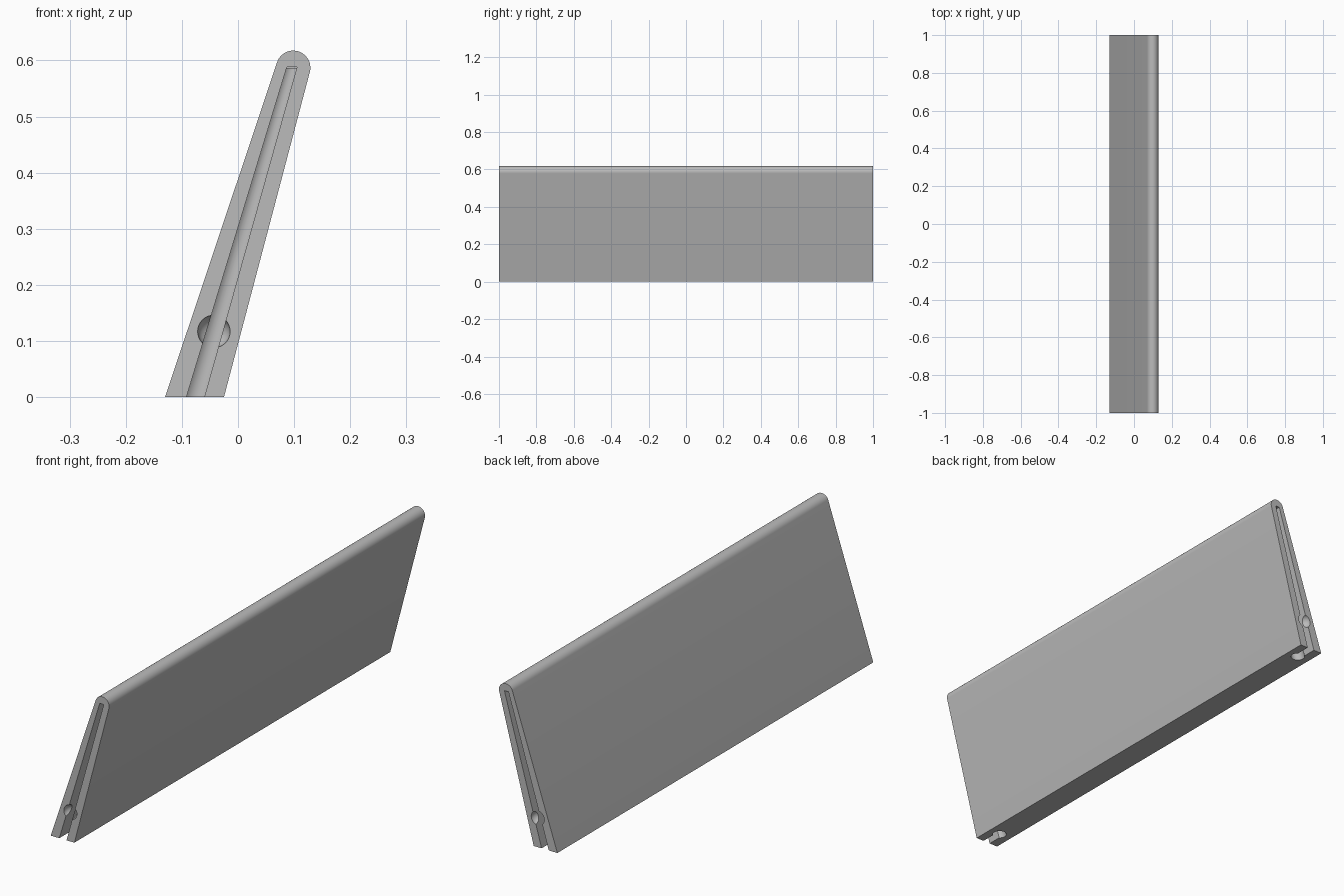
import bpy, bmesh
from math import cos, sin, radians
from mathutils import Matrix

cube = bpy.data.objects.get("Cube")
if cube:
    bpy.data.objects.remove(cube, do_unlink=True)

grey = bpy.data.materials.new("plain grey")
grey.use_nodes = True
colour = (0.5, 0.5, 0.5, 1)
grey.diffuse_color = colour
grey.node_tree.nodes["Principled BSDF"].inputs["Base Color"].default_value = colour


def finish(name, bm):
    bmesh.ops.recalc_face_normals(bm, faces=bm.faces)
    mesh = bpy.data.meshes.new(name)
    bm.to_mesh(mesh)
    bm.free()
    mesh.materials.append(grey)
    obj = bpy.data.objects.new(name, mesh)
    bpy.context.collection.objects.link(obj)
    return obj


def prism(name, profile, y0, y1):
    """Extrude an x-z profile along y."""
    bm = bmesh.new()
    face = bm.faces.new([bm.verts.new((x, y0, z)) for x, z in profile])
    moved = bmesh.ops.extrude_face_region(bm, geom=[face])["geom"]
    verts = [v for v in moved if isinstance(v, bmesh.types.BMVert)]
    bmesh.ops.translate(bm, verts=verts, vec=(0, y1 - y0, 0))
    return finish(name, bm)


def channel(name, y):
    """Tapered round bore that follows the lean of the panel."""
    low, high = -0.1, 0.586
    bm = bmesh.new()
    bmesh.ops.create_cone(bm, cap_ends=True, segments=24, radius1=0.029,
                          radius2=0.016, depth=high - low,
                          matrix=Matrix.Translation((0, y, (low + high) / 2)))
    for v in bm.verts:
        v.co.x += -0.076 + 0.2925 * v.co.z
    return finish(name, bm)


def socket(name, y):
    bm = bmesh.new()
    bmesh.ops.create_uvsphere(bm, u_segments=24, v_segments=16, radius=0.029,
                              matrix=Matrix.Translation((-0.043, y, 0.117)))
    return finish(name, bm)


# Leaning panel with a rounded top edge
cap = [(0.0985 + 0.0305 * cos(radians(a)), 0.587 + 0.0305 * sin(radians(a)))
       for a in range(-15, 162, 8)]
panel = prism("leaning_panel", [(-0.13, 0), (-0.025, 0)] + cap, -1, 1)

# Slot, bore and round socket in each end
slot = [(-0.1224, -0.1), (-0.0881, -0.1), (0.105, 0.588), (0.087, 0.588)]
cutters = []
for side, label in ((-1, "front"), (1, "back")):
    ends = sorted((side * 0.92, side * 1.05))
    cutters += [prism(label + "_slot_cutter", slot, *ends),
                channel(label + "_bore_cutter", side * 0.92),
                socket(label + "_socket_cutter", side * 1.0)]

for cutter in cutters:
    cutter.hide_render = True
    mod = panel.modifiers.new(cutter.name, "BOOLEAN")
    mod.operation = "DIFFERENCE"
    mod.solver = "EXACT"
    mod.object = cutter

bpy.ops.object.select_all(action="DESELECT")
panel.select_set(True)
bpy.context.view_layer.objects.active = panel
for mod in list(panel.modifiers):
    bpy.ops.object.modifier_apply(modifier=mod.name)
for cutter in cutters:
    bpy.data.objects.remove(cutter, do_unlink=True)
bpy.ops.object.shade_smooth_by_angle(angle=radians(30))
